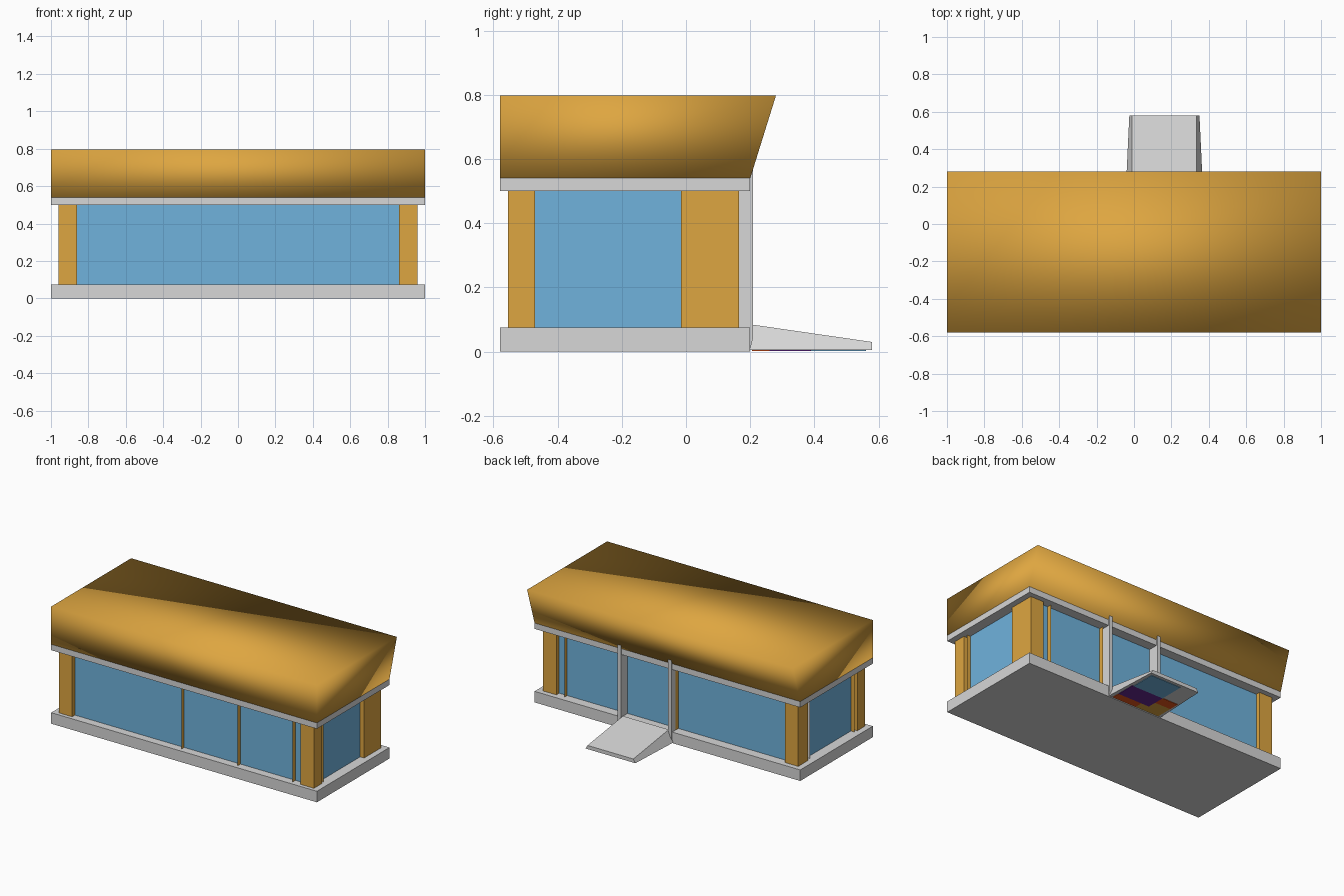
import bpy, bmesh

if "Cube" in bpy.data.objects:
    bpy.data.objects.remove(bpy.data.objects["Cube"])


def material(name, r, g, b):
    m = bpy.data.materials.new(name)
    m.diffuse_color = (r, g, b, 1)
    m.use_nodes = True
    m.node_tree.nodes["Principled BSDF"].inputs["Base Color"].default_value = m.diffuse_color
    return m


ORANGE = material("warm_orange", 0.73, 0.38, 0.052)
GREY = material("light_grey", 0.68, 0.68, 0.68)
BLUE = material("window_blue", 0.16, 0.45, 0.72)
RUST = material("rust_red", 0.78, 0.09, 0.01)
PURPLE = material("deep_purple", 0.13, 0.02, 0.28)


def mesh_object(name, verts, faces, mat):
    me = bpy.data.meshes.new(name)
    me.from_pydata(verts, [], faces)
    me.materials.append(mat)
    bm = bmesh.new()
    bm.from_mesh(me)
    bmesh.ops.recalc_face_normals(bm, faces=bm.faces)
    bm.to_mesh(me)
    bm.free()
    ob = bpy.data.objects.new(name, me)
    bpy.context.collection.objects.link(ob)
    return ob


def hull(name, low, high, mat):
    """Solid between two four-point rings."""
    sides = [(i, (i + 1) % 4, (i + 1) % 4 + 4, i + 4) for i in range(4)]
    return mesh_object(name, low + high, [(3, 2, 1, 0), (4, 5, 6, 7)] + sides, mat)


def rect(x0, x1, y0, y1, z):
    return [(x0, y0, z), (x1, y0, z), (x1, y1, z), (x0, y1, z)]


def box(name, x0, x1, y0, y1, z0, z1, mat):
    return hull(name, rect(x0, x1, y0, y1, z0), rect(x0, x1, y0, y1, z1), mat)


def fin(name, a, b, mat):
    """Paper-thin upright divider between two plan points."""
    (ax, ay), (bx, by) = a, b
    mesh_object(name, [(ax, ay, 0.075), (bx, by, 0.075), (bx, by, 0.5), (ax, ay, 0.5)],
                [(0, 1, 2, 3)], mat)


# Floor slab and ceiling slab
box("floor_slab", -1, 1, -0.58, 0.2, 0, 0.075, GREY)
box("ceiling_slab", -1, 1, -0.58, 0.2, 0.5, 0.54, GREY)

# Softly shaded roof block with leaning back face
roof = hull("roof", rect(-1, 1, -0.58, 0.2, 0.54), rect(-1, 1, -0.58, 0.28, 0.797), ORANGE)
for p in roof.data.polygons:
    p.use_smooth = True

# Recessed glazing
box("glazing", -0.93, 0.93, -0.525, 0.135, 0.075, 0.5, BLUE)

# Corner pillars
for side, s, back_start in (("left", -1, 0.06), ("right", 1, -0.015)):
    x0, x1 = sorted((0.96 * s, 0.86 * s))
    box(f"front_pillar_{side}", x0, x1, -0.555, -0.47, 0.075, 0.5, ORANGE)
    box(f"back_pillar_{side}", x0, x1, 0.1, 0.165, 0.075, 0.5, ORANGE)
    w0, w1 = sorted((0.96 * s, 0.9 * s))
    box(f"side_wall_{side}", w0, w1, back_start, 0.165, 0.075, 0.5, ORANGE)
    fin(f"side_fin_{side}", (0.925 * s, -0.445), (0.955 * s, -0.445), ORANGE)
fin("side_fin_grey", (-0.925, 0.03), (-0.955, 0.03), GREY)

# Window dividers on both long sides
for i, x in enumerate((-0.037, 0.386, 0.8)):
    fin(f"front_fin_{i}", (x, -0.555), (x, -0.52), ORANGE)
    fin(f"back_fin_{i}", (x, 0.13), (x, 0.165), ORANGE)

# Entrance posts, tapering at the foot
for i, x in enumerate((-0.036, 0.345)):
    box(f"entrance_post_{i}", x, x + 0.025, 0.12, 0.208, 0.04, 0.58, GREY)
    hull(f"post_foot_{i}", rect(x, x + 0.025, 0.19, 0.201, 0.012),
         rect(x, x + 0.025, 0.19, 0.208, 0.04), GREY)

# Entrance ramp with flared sides
hull("ramp",
     [(-0.043, 0.2, 0.005), (0.368, 0.2, 0.005), (0.35, 0.58, 0.005), (-0.025, 0.58, 0.005)],
     [(-0.01, 0.2, 0.085), (0.335, 0.2, 0.085), (0.335, 0.58, 0.03), (-0.01, 0.58, 0.03)], GREY)

# Coloured plates under the ramp
for i, (x0, x1, y0, y1, m) in enumerate((
        (0.16, 0.34, 0.205, 0.26, RUST), (0.1, 0.34, 0.26, 0.39, PURPLE),
        (0.1, 0.33, 0.39, 0.56, BLUE), (-0.02, 0.16, 0.205, 0.26, ORANGE),
        (-0.02, 0.1, 0.26, 0.32, ORANGE), (-0.02, 0.1, 0.32, 0.39, RUST))):
    box(f"ramp_underside_plate_{i}", x0, x1, y0, y1, 0.002, 0.006, m)
